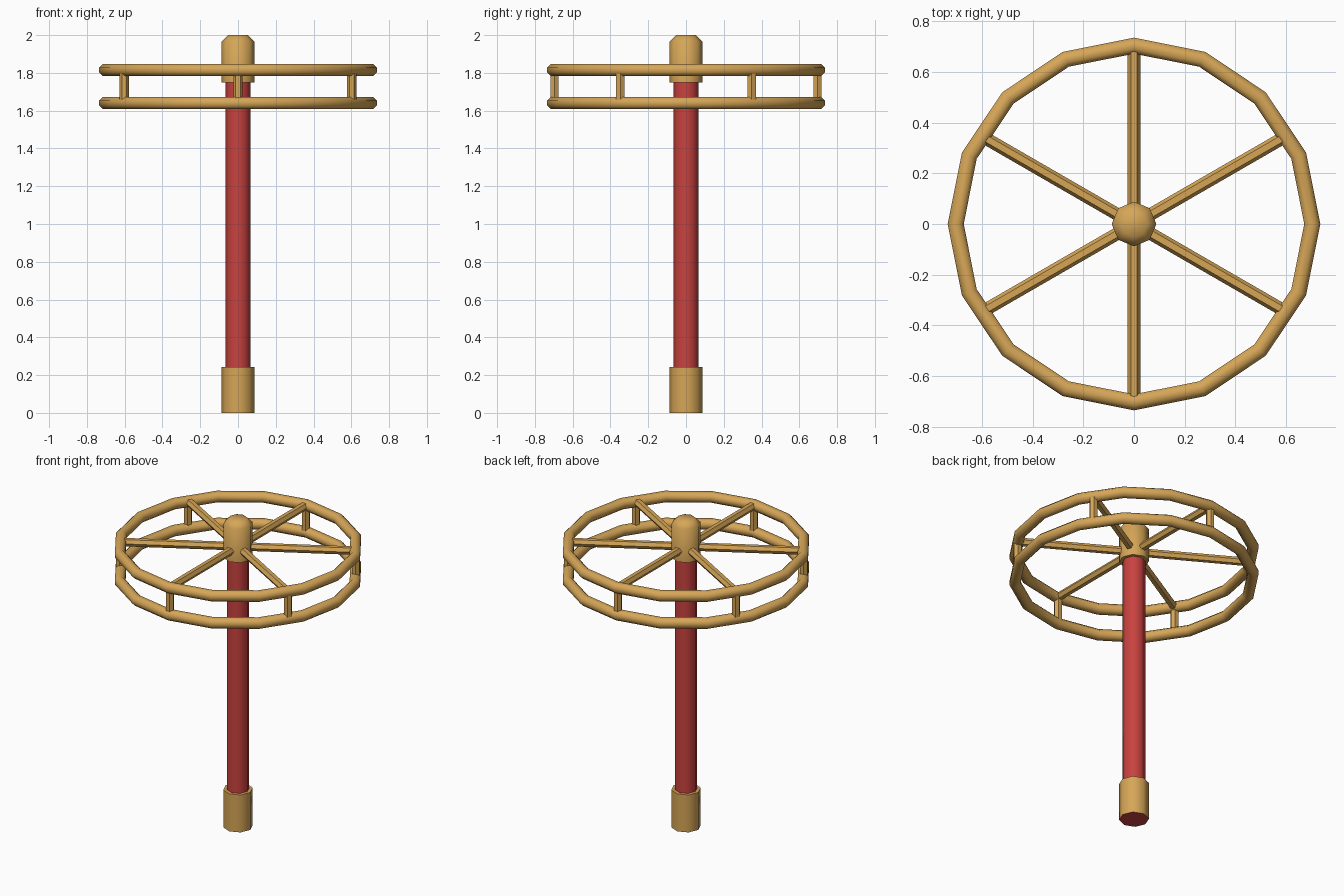
import bpy, math
from mathutils import Vector

if "Cube" in bpy.data.objects:
    bpy.data.objects.remove(bpy.data.objects["Cube"])


def mat(name, col):
    m = bpy.data.materials.new(name)
    m.diffuse_color = (*col, 1)
    m.use_nodes = True
    m.node_tree.nodes["Principled BSDF"].inputs["Base Color"].default_value = m.diffuse_color
    return m


gold = mat("golden tan", (0.67, 0.38, 0.095))
red = mat("red", (0.58, 0.055, 0.05))


def make(name, verts, faces, mats, smooth=True):
    me = bpy.data.meshes.new(name)
    me.from_pydata(verts, [], faces)
    for m in mats:
        me.materials.append(m)
    ob = bpy.data.objects.new(name, me)
    bpy.context.collection.objects.link(ob)
    bpy.ops.object.select_all(action='DESELECT')
    ob.select_set(True)
    bpy.context.view_layer.objects.active = ob
    if smooth:
        bpy.ops.object.shade_smooth_by_angle(angle=math.radians(50))
    return ob


def lathe(name, profile, mats, n=8):
    """Capped solid turned from (radius, z) points, listed bottom to top."""
    v = [(r * math.cos(2 * math.pi * i / n), r * math.sin(2 * math.pi * i / n), z)
         for r, z in profile for i in range(n)]
    f = [(k * n + i, k * n + (i + 1) % n, (k + 1) * n + (i + 1) % n, (k + 1) * n + i)
         for k in range(len(profile) - 1) for i in range(n)]
    f.append(tuple(reversed(range(n))))
    f.append(tuple((len(profile) - 1) * n + i for i in range(n)))
    return make(name, v, f, mats)


def ring(name, z, major=0.703, minor=0.0342, n=16, m=8):
    v = []
    for i in range(n):
        a = 2 * math.pi * i / n
        for j in range(m):
            b = 2 * math.pi * (j + 0.5) / m
            r = major + minor * math.cos(b)
            v.append((r * math.cos(a), r * math.sin(a), z + minor * math.sin(b)))
    f = [(i * m + j, (i + 1) % n * m + j, (i + 1) % n * m + (j + 1) % m, i * m + (j + 1) % m)
         for i in range(n) for j in range(m)]
    return make(name, v, f, [gold])


def bar(name, p, q, side, r=0.025, n=6):
    """Hexagonal rod from p to q with a corner pointing along side."""
    p, q, s = Vector(p), Vector(q), Vector(side)
    t = (q - p).normalized().cross(s)
    v = [c + r * (math.cos(2 * math.pi * i / n) * s + math.sin(2 * math.pi * i / n) * t)
         for c in (p, q) for i in range(n)]
    f = [(i, (i + 1) % n, n + (i + 1) % n, n + i) for i in range(n)]
    f += [tuple(reversed(range(n))), tuple(range(n, 2 * n))]
    return make(name, v, f, [gold], False)


# central pole with its base sleeve (red underside) and top hub
lathe("pole", [(0.067, 0.2), (0.067, 1.8)], [red])
base = lathe("base_sleeve", [(0.088, 0), (0.088, 0.243)], [gold, red])
for p in base.data.polygons:
    if p.normal.z < -0.9:
        p.material_index = 1
lathe("top_hub", [(0.088, 1.748), (0.088, 1.965), (0.052, 2.0)], [gold])

# two stacked rings
ring("upper_ring", 1.815)
ring("lower_ring", 1.64)

# six spokes, each with a short post joining the rings
for k in range(6):
    a = math.radians(30 + 60 * k)
    c, s = math.cos(a), math.sin(a)
    bar(f"spoke_{k + 1}", (0.04 * c, 0.04 * s, 1.815), (0.69 * c, 0.69 * s, 1.815), (-s, c, 0))
    bar(f"ring_post_{k + 1}", (0.696 * c, 0.696 * s, 1.64), (0.696 * c, 0.696 * s, 1.815), (1, 0, 0))
